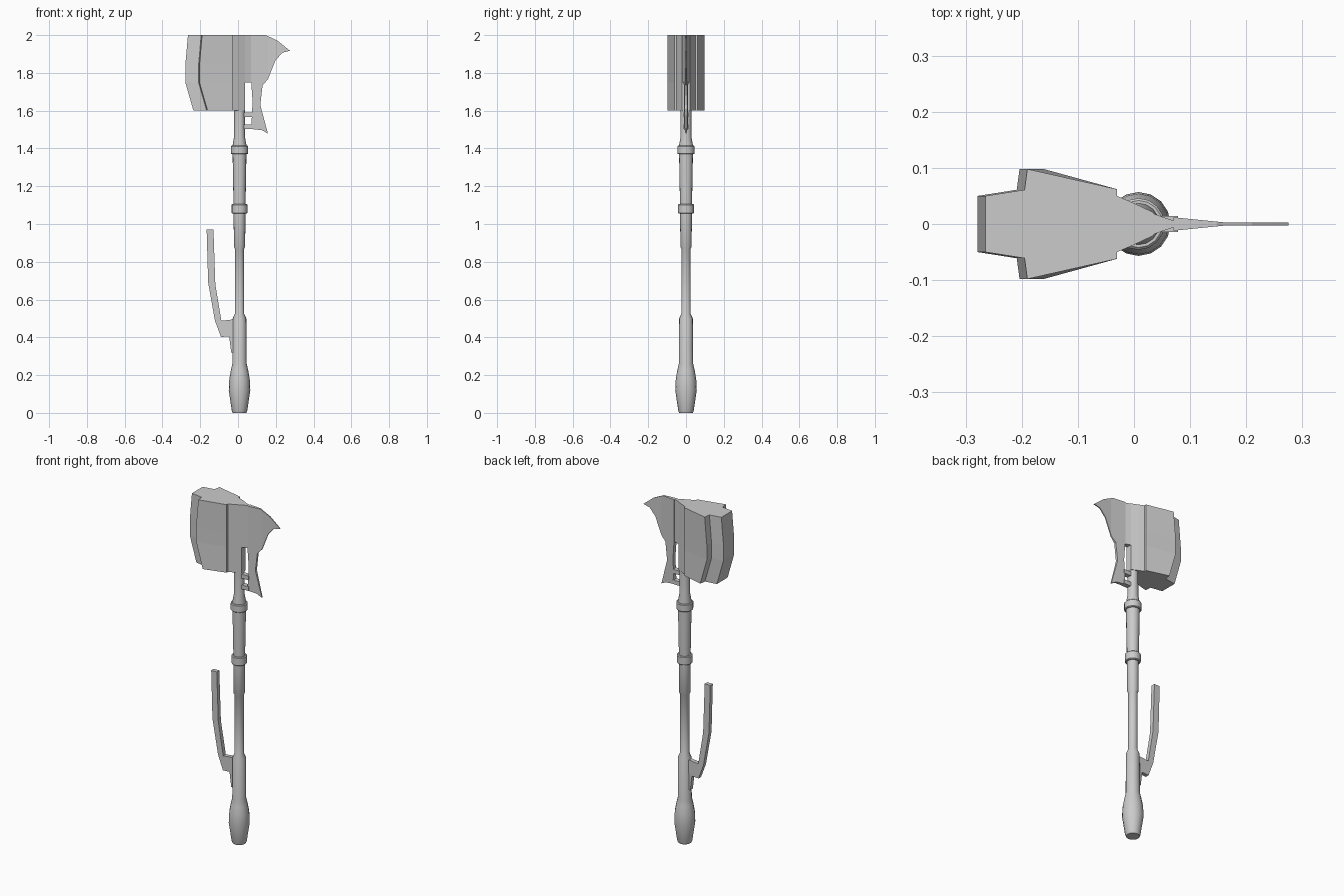
import bpy, bmesh, math

cube = bpy.data.objects.get("Cube")
if cube:
    bpy.data.objects.remove(cube, do_unlink=True)

grey = bpy.data.materials.new("plain grey")
grey.use_nodes = True
colour = (0.6, 0.6, 0.6, 1)
grey.diffuse_color = colour
grey.node_tree.nodes["Principled BSDF"].inputs["Base Color"].default_value = colour

AXIS_X = 0.008  # shaft axis


def finish(name, bm, smooth=False):
    bmesh.ops.recalc_face_normals(bm, faces=bm.faces)
    mesh = bpy.data.meshes.new(name)
    bm.to_mesh(mesh)
    bm.free()
    mesh.materials.append(grey)
    obj = bpy.data.objects.new(name, mesh)
    bpy.context.collection.objects.link(obj)
    if smooth:
        bpy.ops.object.select_all(action='DESELECT')
        obj.select_set(True)
        bpy.context.view_layer.objects.active = obj
        bpy.ops.object.shade_smooth_by_angle(angle=math.radians(35))
    return obj


def loft(name, rings, smooth=False):
    """Skin equal-length closed rings and cap both ends."""
    bm = bmesh.new()
    loops = [[bm.verts.new(p) for p in ring] for ring in rings]
    for a, b in zip(loops, loops[1:]):
        for i in range(len(a)):
            j = (i + 1) % len(a)
            bm.faces.new((a[i], a[j], b[j], b[i]))
    bm.faces.new(loops[0])
    bm.faces.new(loops[-1])
    return finish(name, bm, smooth)


def turned(name, profile, sides=16):
    rings = []
    for r, z in profile:
        angles = [2 * math.pi * i / sides for i in range(sides)]
        rings.append([(AXIS_X + r * math.cos(a), r * math.sin(a), z) for a in angles])
    return loft(name, rings, True)


def plate(name, outline, half, cuts=()):
    """Flat x-z outline thickened to +-half(x) in y, creased at the cuts."""
    bm = bmesh.new()
    bm.faces.new([bm.verts.new((x, 0, z)) for x, z in outline])
    for x in cuts:
        bmesh.ops.bisect_plane(bm, geom=bm.verts[:] + bm.edges[:] + bm.faces[:],
                               plane_co=(x, 0, 0), plane_no=(1, 0, 0))
    ext = bmesh.ops.extrude_face_region(bm, geom=bm.faces[:], use_keep_orig=True)
    back = {g for g in ext["geom"] if isinstance(g, bmesh.types.BMVert)}
    for v in bm.verts:
        v.co.y = half(v.co.x) * (1 if v in back else -1)
    return finish(name, bm)


# Shaft with pommel, grip and neck
turned("shaft", [(0.036, 0), (0.041, 0.012), (0.057, 0.12), (0.054, 0.18), (0.046, 0.225),
                 (0.038, 0.26), (0.036, 0.5), (0.025, 0.525), (0.025, 0.87),
                 (0.030, 0.88), (0.031, 1.06), (0.037, 1.39), (0.037, 1.415),
                 (0.029, 1.46), (0.028, 1.62)])

# Collars around the upper grip
for label, z0, z1, r in (("lower", 1.055, 1.105, 0.042), ("upper", 1.37, 1.415, 0.046)):
    turned(label + "_collar", [(r - 0.004, z0), (r, z0 + 0.004),
                               (r, z1 - 0.004), (r - 0.004, z1)])

# Hammer head: mirrored plan, with the striking end bowed over the height
half_plan = [(-0.265, 0.05), (-0.195, 0.061), (-0.19, 0.098), (-0.03, 0.062),
             (-0.03, 0.05), (0.0, 0.037), (0.036, 0.02)]
plan = half_plan + [(x, -y) for x, y in reversed(half_plan)]
head_rings = []
for z, shift in ((1.6, 0.029), (1.75, -0.014), (1.84, -0.014), (2.0, 0)):
    head_rings.append([(x + (shift if x < -0.1 else 0), y, z) for x, y in plan])
loft("hammer_head", head_rings)

# Rib joining the head to the blade
plate("blade_rib", [(0.03, 1.75), (0.072, 1.75), (0.072, 2.0), (0.03, 2.0)],
      lambda x: 0.02 - 0.35 * (x - 0.03))

# Rear blade, thick at the root and thin at the tip
blade = [(0.07, 2.0), (0.147, 2.0), (0.21, 1.97), (0.247, 1.94), (0.275, 1.917),
         (0.235, 1.907), (0.198, 1.865), (0.158, 1.765), (0.13, 1.735),
         (0.118, 1.63), (0.158, 1.48), (0.125, 1.497), (0.07, 1.503),
         (0.077, 1.65), (0.07, 1.75)]
plate("rear_blade", blade,
      lambda x: max(0.003, 0.012 - 0.1 * (x - 0.07)), (0.16,))

# Lugs that hold the blade foot on the neck
for i, z in enumerate((1.515, 1.578)):
    plate("blade_lug_%d" % (i + 1),
          [(0.02, z - 0.012), (0.078, z - 0.012), (0.078, z + 0.012), (0.02, z + 0.012)],
          lambda x: 0.014)

# Side lever on the lower grip
lever = [(-0.166, 0.97), (-0.13, 0.97), (-0.12, 0.68), (-0.088, 0.488), (-0.02, 0.495),
         (-0.02, 0.315), (-0.036, 0.32), (-0.047, 0.405), (-0.09, 0.402),
         (-0.122, 0.488), (-0.158, 0.69)]
plate("side_lever", lever, lambda x: 0.012)
